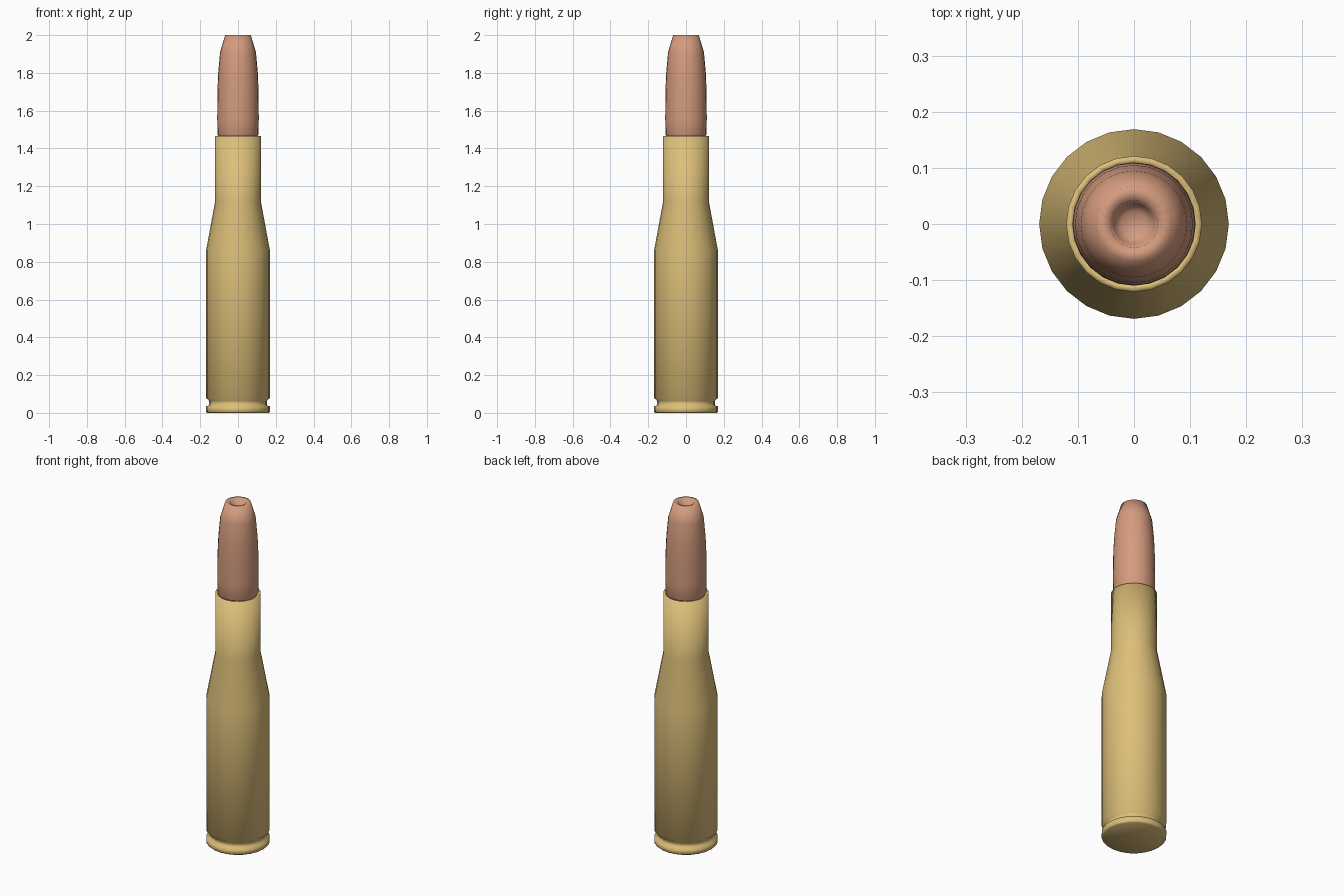
import bpy
import bmesh
from math import cos, sin, tau

SIDES = 24

if "Cube" in bpy.data.objects:
    bpy.data.objects.remove(bpy.data.objects["Cube"], do_unlink=True)


def make_material(name, rgb):
    mat = bpy.data.materials.new(name)
    mat.use_nodes = True
    color = (*rgb, 1.0)
    mat.diffuse_color = color
    mat.node_tree.nodes["Principled BSDF"].inputs["Base Color"].default_value = color
    return mat


def lathe(name, profile, material):
    """Revolve (radius, height) points about z and cap both ends."""
    bm = bmesh.new()
    rings = [[bm.verts.new((r * cos(tau * i / SIDES), r * sin(tau * i / SIDES), z))
              for i in range(SIDES)] for r, z in profile]
    for low, high in zip(rings, rings[1:]):
        for i in range(SIDES):
            j = (i + 1) % SIDES
            bm.faces.new((low[i], low[j], high[j], high[i]))
    bm.faces.new(rings[0][::-1])
    bm.faces.new(rings[-1])
    for face in bm.faces:
        face.smooth = True
    mesh = bpy.data.meshes.new(name)
    bm.to_mesh(mesh)
    bm.free()
    mesh.materials.append(material)
    obj = bpy.data.objects.new(name, mesh)
    bpy.context.collection.objects.link(obj)
    return obj


brass = make_material("brass", (0.72, 0.52, 0.19))
copper = make_material("copper", (0.66, 0.33, 0.21))

# Rim, extractor groove, body, shoulder, neck and mouth
lathe("case", [
    (0.162, 0.0), (0.169, 0.006), (0.169, 0.035), (0.153, 0.040),
    (0.153, 0.064), (0.169, 0.078), (0.169, 0.86), (0.121, 1.12),
    (0.121, 1.467), (0.109, 1.467), (0.106, 1.45),
], brass)

# Rounded nose with a hollow tip
lathe("bullet", [
    (0.100, 1.455), (0.109, 1.475), (0.110, 1.56), (0.109, 1.70),
    (0.105, 1.80), (0.095, 1.91), (0.068, 2.0), (0.042, 1.998),
    (0.036, 1.96), (0.022, 1.945),
], copper)
